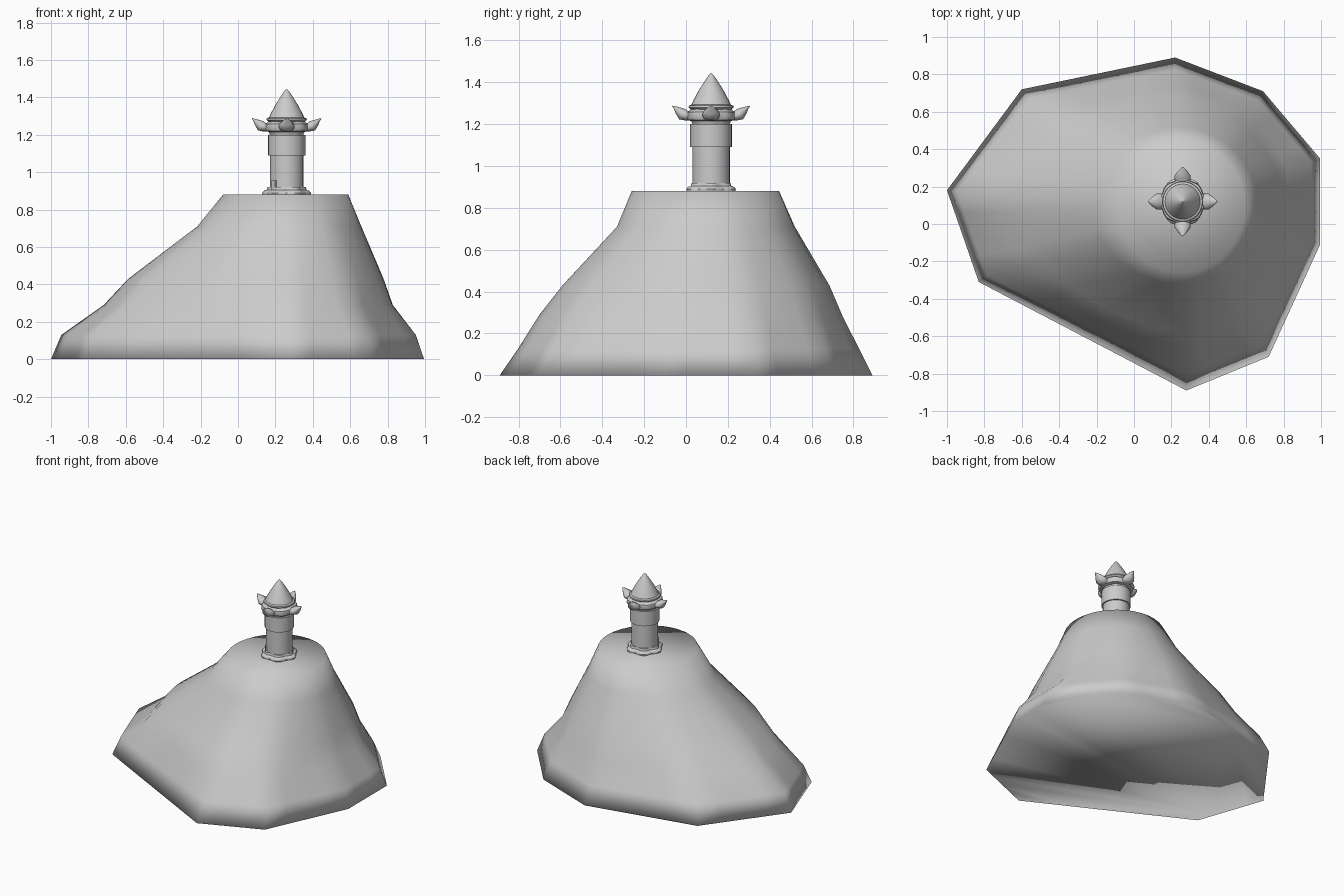
import bpy, bmesh, math
from mathutils import Vector

if "Cube" in bpy.data.objects:
    bpy.data.objects.remove(bpy.data.objects["Cube"])

stone = bpy.data.materials.new("stone grey")
stone.diffuse_color = (0.6, 0.6, 0.6, 1)
stone.use_nodes = True
stone.node_tree.nodes["Principled BSDF"].inputs["Base Color"].default_value = stone.diffuse_color
TX, TY = 0.26, 0.12          # tower axis


def finish(name, bm, angle=None):
    bmesh.ops.remove_doubles(bm, verts=bm.verts, dist=1e-5)
    bmesh.ops.recalc_face_normals(bm, faces=bm.faces)
    me = bpy.data.meshes.new(name)
    bm.to_mesh(me)
    bm.free()
    ob = bpy.data.objects.new(name, me)
    bpy.context.collection.objects.link(ob)
    me.materials.append(stone)
    bpy.ops.object.select_all(action='DESELECT')
    ob.select_set(True)
    bpy.context.view_layer.objects.active = ob
    if angle is None:
        bpy.ops.object.shade_smooth()
    else:
        bpy.ops.object.shade_smooth_by_angle(angle=math.radians(angle))
    return ob


def loft(bm, rings):
    """Skin closed rings of equal length and cap both ends."""
    vs = [[bm.verts.new(p) for p in r] for r in rings]
    n = len(vs[0])
    for a, b in zip(vs, vs[1:]):
        for i in range(n):
            j = (i + 1) % n
            bm.faces.new((a[i], a[j], b[j], b[i]))
    bm.faces.new(vs[0][::-1])
    bm.faces.new(vs[-1])


def lathe(name, profile, n=24, lobes=0, depth=0.0, angle=40):
    bm = bmesh.new()
    rings = []
    for r, z in profile:
        ring = []
        for i in range(n):
            a = 2 * math.pi * i / n
            q = r * (1 + depth * math.cos(lobes * a))
            ring.append((TX + q * math.cos(a), TY + q * math.sin(a), z))
        rings.append(ring)
    loft(bm, rings)
    return finish(name, bm, angle)


# hill: nine-sided foot that becomes round towards the flat top
foot = [(-1, .18), (-.83, -.31), (.28, -.89), (.72, -.71), (.995, -.11),
        (.995, .35), (.69, .71), (.22, .89), (-.6, .72)]
cx, cy, SUB = 0.25, 0.09, 4
outline = []
for (x0, y0), (x1, y1) in zip(foot, foot[1:] + foot[:1]):
    for k in range(SUB):
        t = k / SUB
        outline.append((x0 + (x1 - x0) * t, y0 + (y1 - y0) * t))
# z, x min, x max, y min, y max, roundness
levels = [(0, -1, 1, -.89, .89, 0),
          (.13, -.945, .955, -.80, .825, .05),
          (.29, -.72, .83, -.70, .745, .35),
          (.43, -.59, .78, -.59, .685, .6),
          (.71, -.22, .66, -.33, .52, .9),
          (.88, -.08, .59, -.26, .445, 1)]
rings = []
for z, xa, xb, ya, yb, rnd in levels:
    ring = []
    for x, y in outline:
        dx, dy = x - cx, y - cy
        rx = (cx - xa) if dx < 0 else (xb - cx)
        ry = (cy - ya) if dy < 0 else (yb - cy)
        ux = dx / ((cx + 1) if dx < 0 else (1 - cx))
        uy = dy / ((cy + .89) if dy < 0 else (.89 - cy))
        l = math.hypot(ux, uy)
        f = (1 - rnd) + rnd / l
        ring.append((cx + ux * f * rx, cy + uy * f * ry, z))
    rings.append(ring)
bm = bmesh.new()
loft(bm, rings)
finish("hill", bm)

# tower
lathe("scalloped_foot", [(.118, .875), (.122, .89), (.114, .90), (.1, .905), (.096, .92)],
      n=48, lobes=6, depth=.07, angle=50)
lathe("tower_shaft", [(.09, .88), (.09, 1.10)])
lathe("tower_upper_band", [(.09, 1.09), (.1, 1.09), (.1, 1.2), (.09, 1.2)])
lathe("gallery_ring", [(.085, 1.195), (.092, 1.215), (.115, 1.22), (.122, 1.235),
                       (.118, 1.257), (.1, 1.265), (.09, 1.28)], n=32, lobes=8, depth=.03)
lathe("roof_eave", [(.09, 1.265), (.108, 1.28), (.106, 1.288), (.09, 1.295)])
lathe("roof_cone", [(.098, 1.285), (.084, 1.315), (.06, 1.36), (.034, 1.402), (.012, 1.434), (.001, 1.445)])

# four curled leaves: distance out, height, half width, half thickness
leaf = [(.085, 1.24, .036, .02), (.115, 1.24, .042, .025), (.138, 1.248, .043, .03),
        (.156, 1.264, .03, .02), (.173, 1.279, .015, .008), (.185, 1.287, .002, .002)]
for k, side in enumerate(("right", "back", "left", "front")):
    a = k * math.pi / 2
    out = Vector((math.cos(a), math.sin(a), 0))
    across = Vector((-math.sin(a), math.cos(a), 0))
    rings = []
    for i, (r, z, w, h) in enumerate(leaf):
        p, q = leaf[max(i - 1, 0)], leaf[min(i + 1, len(leaf) - 1)]
        t = math.atan2(q[1] - p[1], q[0] - p[0])
        up = Vector((0, 0, math.cos(t))) - out * math.sin(t)
        c = Vector((TX, TY, z)) + out * r
        rings.append([c + across * (w * math.cos(b * math.pi / 5)) + up * (h * math.sin(b * math.pi / 5))
                      for b in range(10)])
    bm = bmesh.new()
    loft(bm, rings)
    finish("leaf_" + side, bm, 60)

# small door frame at the front left of the shaft
bpy.ops.mesh.primitive_cube_add(size=1, location=(TX - .067, TY - .062, .93))
door = bpy.context.object
door.name = "door"
door.scale = (.03, .012, .05)
door.rotation_euler = (0, 0, -math.radians(47))
door.data.materials.append(stone)
